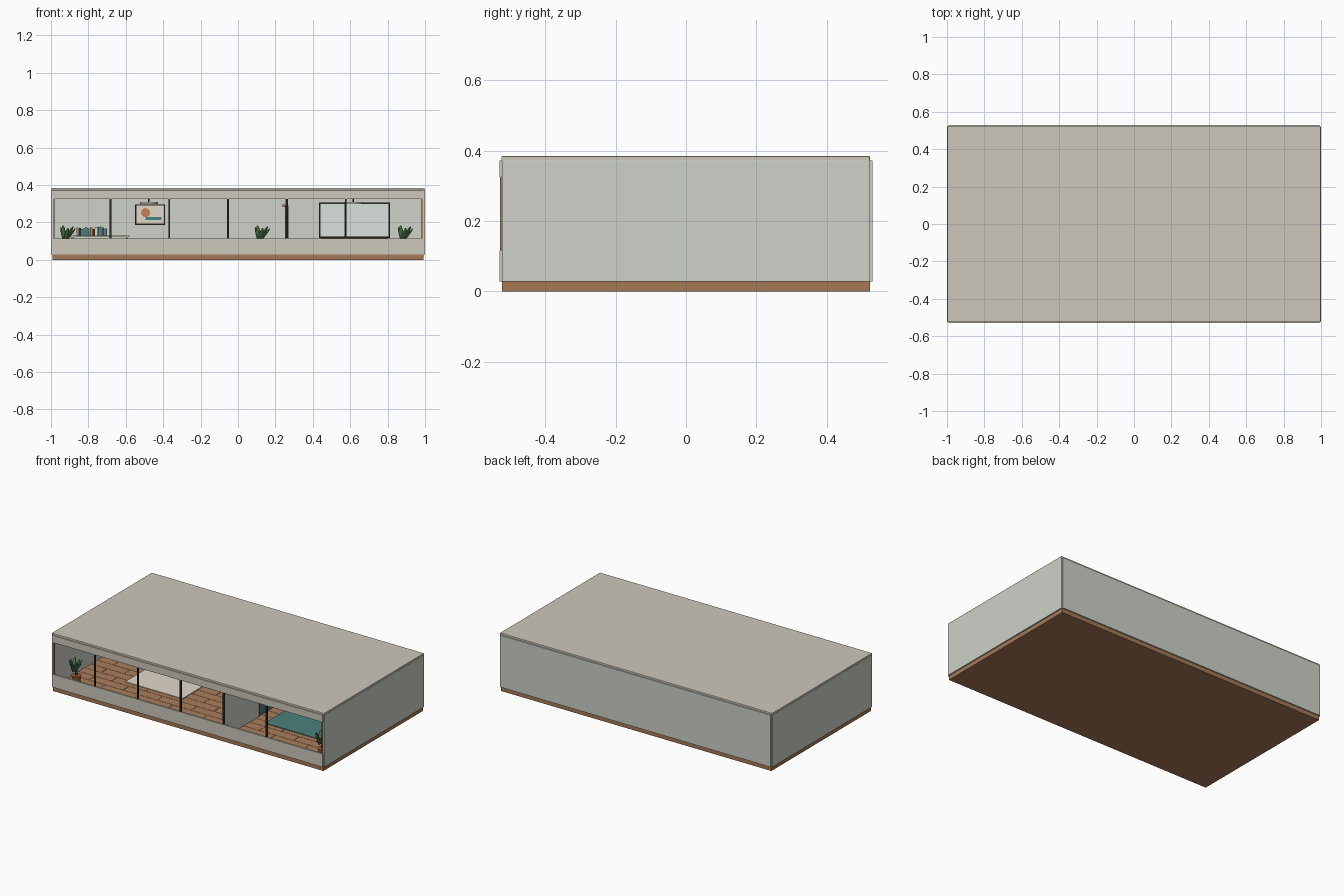
import bpy, math, random
from mathutils import Vector

if "Cube" in bpy.data.objects:
    bpy.data.objects.remove(bpy.data.objects["Cube"])

random.seed(3)
mats = {}


def mat(name, r, g, b):
    m = bpy.data.materials.new(name)
    m.diffuse_color = (r ** 2.2, g ** 2.2, b ** 2.2, 1)
    m.use_nodes = True
    m.node_tree.nodes["Principled BSDF"].inputs["Base Color"].default_value = m.diffuse_color
    mats[name] = m


for n, c in dict(plaster=(.80, .82, .78), roof=(.80, .78, .73), wood=(.66, .49, .36),
                 slab=(.64, .47, .34), dark=(.20, .18, .16), cream=(.88, .85, .79),
                 teal=(.29, .50, .48), orange=(.78, .49, .34), leaf=(.30, .46, .29),
                 blue=(.33, .45, .52), glass=(.85, .88, .86), pot=(.62, .36, .25),
                 groove=(.30, .21, .15)).items():
    mat(n, *c)


def finish(o, name, m):
    o.name = name
    o.data.materials.append(mats[m])
    return o


def box(name, x0, x1, y0, y1, z0, z1, m, bevel=0):
    bpy.ops.mesh.primitive_cube_add(size=1, location=((x0 + x1) / 2, (y0 + y1) / 2, (z0 + z1) / 2))
    o = bpy.context.object
    o.scale = (x1 - x0, y1 - y0, z1 - z0)
    bpy.ops.object.transform_apply(location=False, rotation=False, scale=True)
    if bevel:
        b = o.modifiers.new("soft_edge", 'BEVEL')
        b.width, b.segments = bevel, 2
    return finish(o, name, m)


def cyl(name, loc, r, h, m, rot=(0, 0, 0), r2=None):
    bpy.ops.mesh.primitive_cone_add(vertices=24, radius1=r, radius2=r if r2 is None else r2,
                                    depth=h, location=loc, rotation=rot)
    o = finish(bpy.context.object, name, m)
    bpy.ops.object.shade_smooth_by_angle()
    return o


# Shell: slab, walls, front bands, roof
box("floor_slab", -.992, .992, -.522, .522, 0, .028, "slab")
for s, n in ((-1, "left"), (1, "right")):
    a, b = sorted((s * .988, s * 1.0))
    box(n + "_wall", a, b, -.522, .522, .028, .372, "plaster", .001)
box("back_wall", -.992, .992, .518, .53, .028, .372, "plaster", .001)
box("front_low_wall", -.992, .992, -.53, -.518, .028, .115, "roof", .001)
box("front_header", -.992, .992, -.53, -.518, .325, .372, "roof", .001)
box("roof_slab", -.998, .998, -.524, .522, .370, .384, "roof", .002)

# Window posts along the open front
for i in range(5):
    x = -.682 + i * .3145
    box("front_post", x - .005, x + .005, -.528, -.518, .115, .325, "dark")
for s in (-1, 1):
    box("end_post", s * .985 - .004, s * .985 + .004, -.528, -.518, .115, .325, "wood")

# Floor boards with staggered end joints
rows, w = 16, 1.036 / 16
for r in range(rows):
    y0 = -.518 + r * w
    x = -.988
    end = x + (.12 if r % 2 else .24)
    while x < .985:
        box("floor_board", x + .001, min(end, .988) - .001, y0 + .001, y0 + w - .001,
            .027, .0305, "wood")
        x, end = end, end + .25

# Partition with doorway
box("partition_front", .255, .268, -.518, -.17, .028, .370, "plaster")
box("partition_back", .255, .268, .06, .518, .028, .370, "plaster")
box("partition_header", .255, .268, -.17, .06, .29, .370, "plaster")
box("door", .258, .265, -.165, .055, .03, .287, "blue")
for y in (-.17, .055):
    box("door_jamb", .252, .271, y, y + .006, .03, .29, "wood")
box("wall_lamp", .238, .255, .2, .22, .282, .296, "orange")

# Rugs
box("living_rug", -.67, -.25, -.225, .2, .03, .035, "cream")
box("bedroom_rug", .354, .89, -.225, .2, .03, .035, "teal")

# Picture on the back wall
box("picture_frame", -.55, -.39, .508, .518, .187, .297, "dark")
box("picture_canvas", -.544, -.396, .505, .509, .193, .291, "cream")
cyl("picture_disc", (-.494, .505, .252), .024, .004, "orange", (math.pi / 2, 0, 0))
box("picture_bar", -.494, -.408, .500, .506, .212, .228, "teal")

# Console and books
box("console_top", -.90, -.58, .42, .515, .122, .131, "cream")
for x in (-.89, -.60):
    box("console_side", x, x + .01, .425, .515, .03, .122, "wood")
box("console_shelf", -.88, -.60, .425, .515, .07, .077, "wood")
x = -.865
while x < -.71:
    t = random.uniform(.009, .014)
    box("book", x, x + t, .45, .505, .131, random.uniform(.165, .178),
        random.choice(("orange", "blue", "cream", "teal", "dark")))
    x += t + .001

# Back window of the bedroom
box("window_glass", .435, .81, .512, .518, .118, .305, "glass")
for a, b in ((.433, .441), (.569, .575), (.804, .812)):
    box("window_upright", a, b, .508, .518, .118, .305, "dark")
for z in (.116, .299):
    box("window_rail", .433, .812, .508, .518, z, z + .008, "dark")

# Bed, low sofa and coffee table
box("headboard", .445, .80, .475, .495, .03, .124, "dark", .003)
box("bed_base", .455, .79, .03, .475, .035, .06, "wood")
box("mattress", .46, .785, .035, .475, .06, .088, "cream", .008)
box("blanket", .455, .79, .03, .30, .062, .093, "blue", .006)
for x in (.48, .635):
    box("pillow", x, x + .13, .39, .465, .088, .106, "cream", .008)
box("sofa_seat", -.62, -.30, .22, .36, .035, .072, "blue", .006)
box("sofa_back", -.62, -.30, .34, .375, .035, .112, "blue", .006)
for x in (-.645, -.30):
    box("sofa_arm", x, x + .025, .22, .375, .035, .09, "blue", .006)
box("coffee_table_top", -.55, -.38, .03, .12, .066, .073, "wood")
for x in (-.54, -.40):
    for y in (.035, .105):
        box("coffee_table_leg", x, x + .01, y, y + .01, .035, .066, "dark")

# Ceiling lamps
for x in (-.476, .617):
    cyl("lamp_shade", (x, .03, .304), .048, .01, "cream")
    cyl("lamp_rod", (x, .03, .338), .004, .066, "dark")


# Potted plants with slanting leaves
def plant(x, y):
    cyl("plant_pot", (x, y, .056), .022, .052, "pot", r2=.03)
    for i in range(8):
        a = i * math.tau / 8
        d = Vector((.55 * math.cos(a) + .3, .55 * math.sin(a), 1.1)).normalized()
        bpy.ops.mesh.primitive_uv_sphere_add(segments=10, ring_count=6, radius=1)
        o = finish(bpy.context.object, "plant_leaf", "leaf")
        o.scale = (.011, .006, .042)
        o.rotation_euler = d.to_track_quat('Z', 'Y').to_euler()
        o.location = Vector((x - .012 + .022 * math.cos(a), y + .02 * math.sin(a),
                             .135 + .01 * (i % 2)))
        bpy.ops.object.shade_smooth()
        cyl("plant_stem", (x + .006 * math.cos(a), y + .006 * math.sin(a), .095), .002, .04, "leaf")


for p in ((-.905, -.40), (.135, .40), (.90, -.40)):
    plant(*p)
